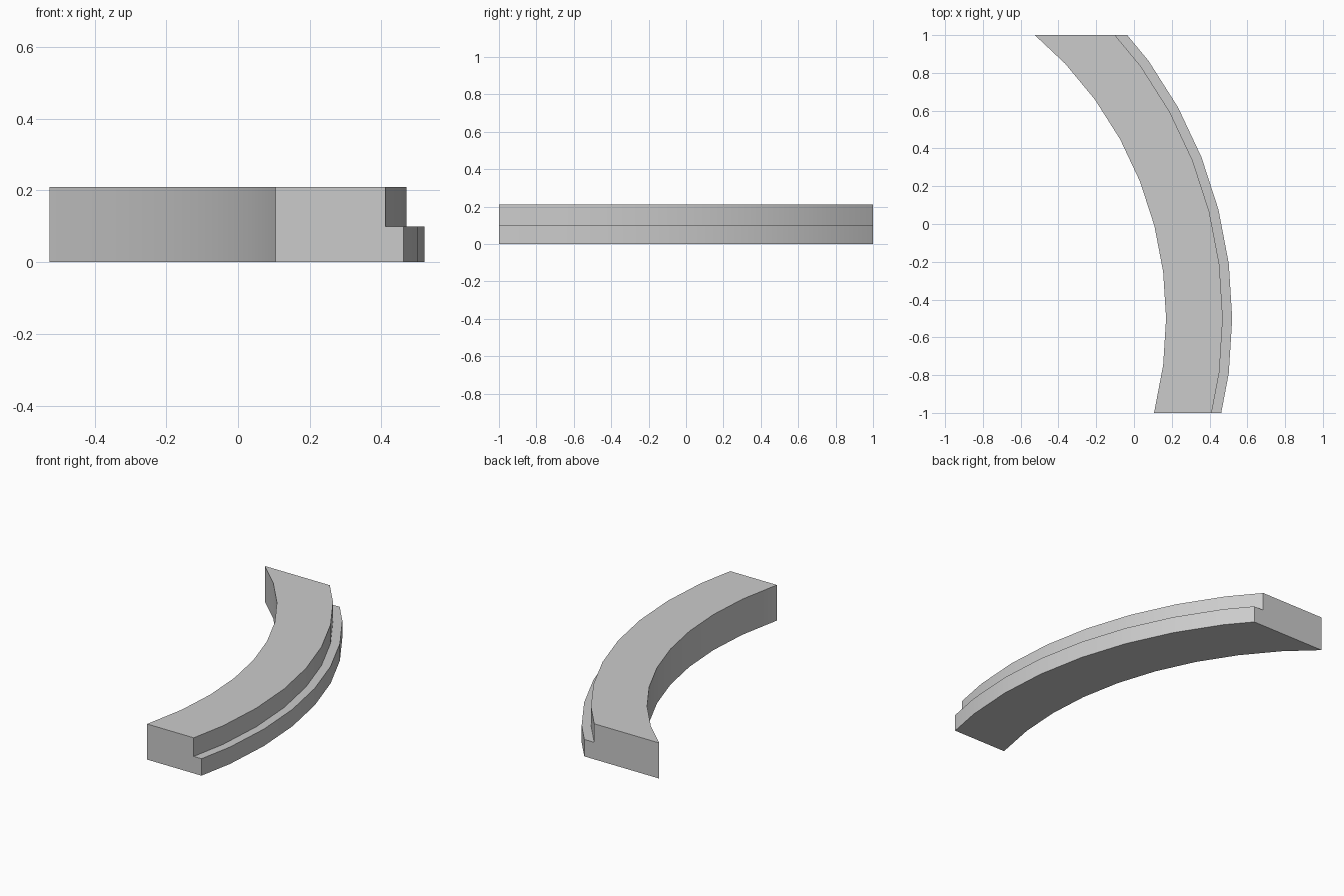
import bpy
import bmesh
from math import cos, sin, radians

cube = bpy.data.objects.get("Cube")
if cube:
    bpy.data.objects.remove(cube)

# Arc centre, angular step and stepped cross-section (radius, height)
CX, CY = -1.80, -0.50
STEP = radians(7.2)
SECTION = [(1.97, 0), (2.32, 0), (2.32, 0.10), (2.27, 0.10), (2.27, 0.21), (1.97, 0.21)]

# Plain grey material
grey = bpy.data.materials.new("plain grey")
grey.use_nodes = True
colour = (0.6, 0.6, 0.6, 1)
grey.diffuse_color = colour
grey.node_tree.nodes["Principled BSDF"].inputs["Base Color"].default_value = colour

# Sweep the section along the arc, a little past both ends
bm = bmesh.new()
rings = [[bm.verts.new((CX + r * cos(k * STEP), CY + r * sin(k * STEP), z))
          for r, z in SECTION] for k in range(-3, 9)]
n = len(SECTION)
for a, b in zip(rings, rings[1:]):
    for i in range(n):
        j = (i + 1) % n
        bm.faces.new((a[i], a[j], b[j], b[i]))

# Trim both ends square and cap them
for side in (-1, 1):
    cut = bmesh.ops.bisect_plane(bm, geom=bm.verts[:] + bm.edges[:] + bm.faces[:],
                                 plane_co=(0, side, 0), plane_no=(0, side, 0),
                                 clear_outer=True)
    rim = [e for e in cut["geom_cut"] if isinstance(e, bmesh.types.BMEdge)]
    bmesh.ops.contextual_create(bm, geom=rim)
bmesh.ops.recalc_face_normals(bm, faces=bm.faces[:])

# Curved stepped rail
mesh = bpy.data.meshes.new("curved_rail")
bm.to_mesh(mesh)
bm.free()
mesh.materials.append(grey)
rail = bpy.data.objects.new("curved_rail", mesh)
bpy.context.collection.objects.link(rail)
bpy.ops.object.select_all(action="DESELECT")
rail.select_set(True)
bpy.context.view_layer.objects.active = rail
bpy.ops.object.shade_smooth_by_angle(angle=radians(30))
